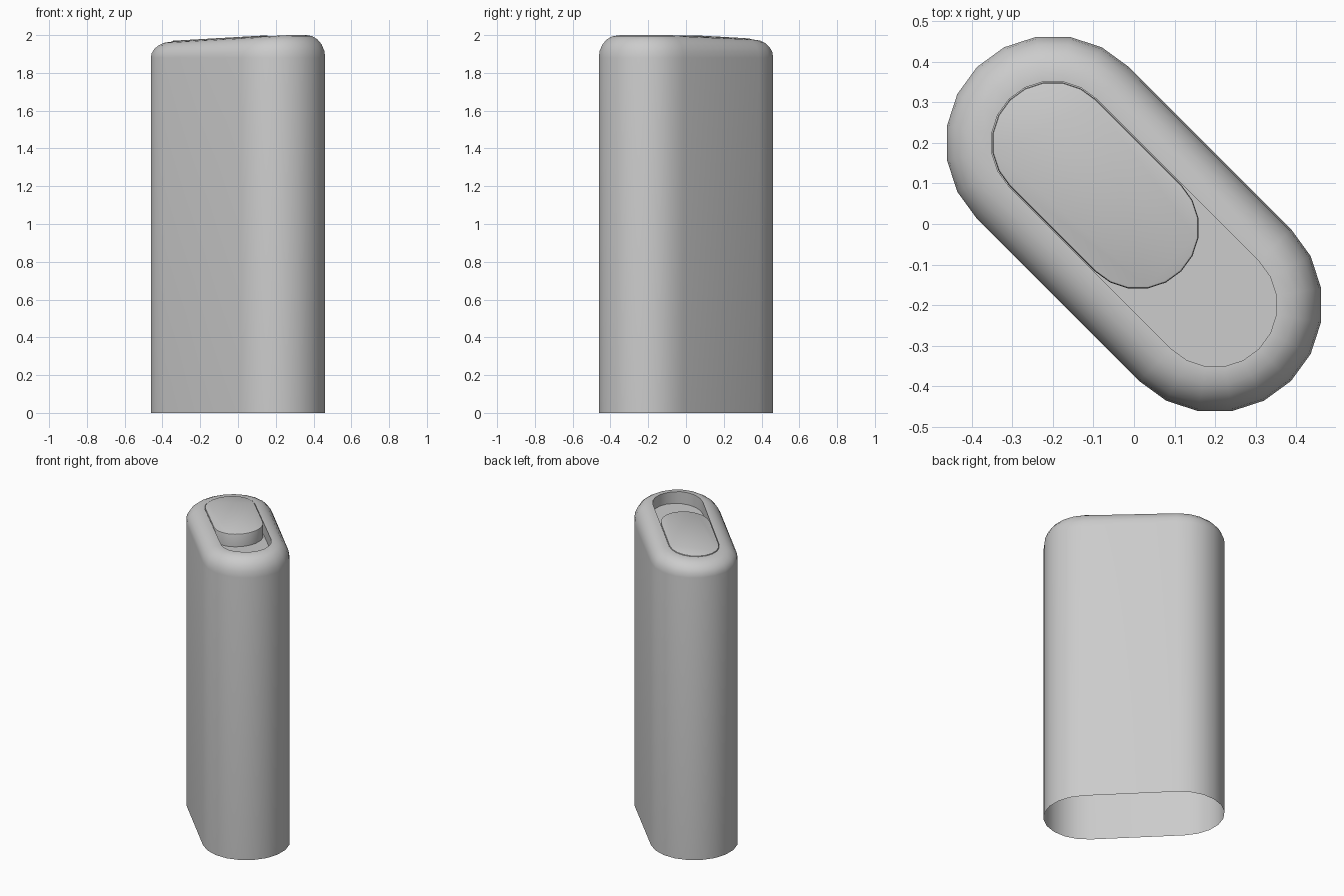
import bpy
import bmesh
from math import cos, sin, pi, sqrt, radians

if "Cube" in bpy.data.objects:
    bpy.data.objects.remove(bpy.data.objects["Cube"])

SEG = 10                      # facets per rounded end
FILLET = 0.10
R_BODY = 0.265
SHOULDER = 1.88


def top_height(x):
    """Gently sloping top surface, highest at the +x / -y end."""
    return min(2.0, 1.985 + 0.057 * x)


def plane_height(x):
    return 1.985 + 0.057 * x


def stadium(a, b, r):
    """Outline of a slot lying on the diagonal, from centre x=a to x=b."""
    pts = []
    for cx, start in ((b, -3 * pi / 4), (a, pi / 4)):
        for i in range(SEG + 1):
            t = start + pi * i / SEG
            pts.append((cx + r * cos(t), -cx + r * sin(t)))
    return pts


def loft(name, a, b, rings):
    """Skin a stack of slot outlines; each ring is (radius, height function)."""
    bm = bmesh.new()
    prev = None
    for r, height in rings:
        cur = [bm.verts.new((x, y, height(x))) for x, y in stadium(a, b, r)]
        if prev:
            n = len(cur)
            for i in range(n):
                j = (i + 1) % n
                bm.faces.new((prev[i], prev[j], cur[j], cur[i]))
        prev = cur
    bm.faces.new(prev)
    me = bpy.data.meshes.new(name)
    bm.to_mesh(me)
    bm.free()
    ob = bpy.data.objects.new(name, me)
    bpy.context.collection.objects.link(ob)
    bpy.ops.object.select_all(action='DESELECT')
    ob.select_set(True)
    bpy.context.view_layer.objects.active = ob
    bpy.ops.object.shade_smooth_by_angle(angle=radians(35))
    return ob


# Body: open-bottomed shell, rounded shoulder, recessed slot in the top
rings = [(R_BODY, lambda x: 0.0)]
for k in range(6):
    t = k / 5 * pi / 2
    rings.append((R_BODY - FILLET * (1 - cos(t)),
                  lambda x, s=sin(t): SHOULDER + s * (top_height(x) - SHOULDER)))
rings.append((0.153, top_height))
rings.append((0.153, lambda x: plane_height(x) - 0.08))
loft("body_shell", -0.2, 0.2, rings)

# Sliding button filling one end of the slot, with a small bevelled edge
loft("slide_button", -0.2, 0.01, [
    (0.151, lambda x: plane_height(x) - 0.08),
    (0.151, lambda x: plane_height(x) - 0.003),
    (0.149, lambda x: plane_height(x) + 0.003),
    (0.145, lambda x: plane_height(x) + 0.005),
])
